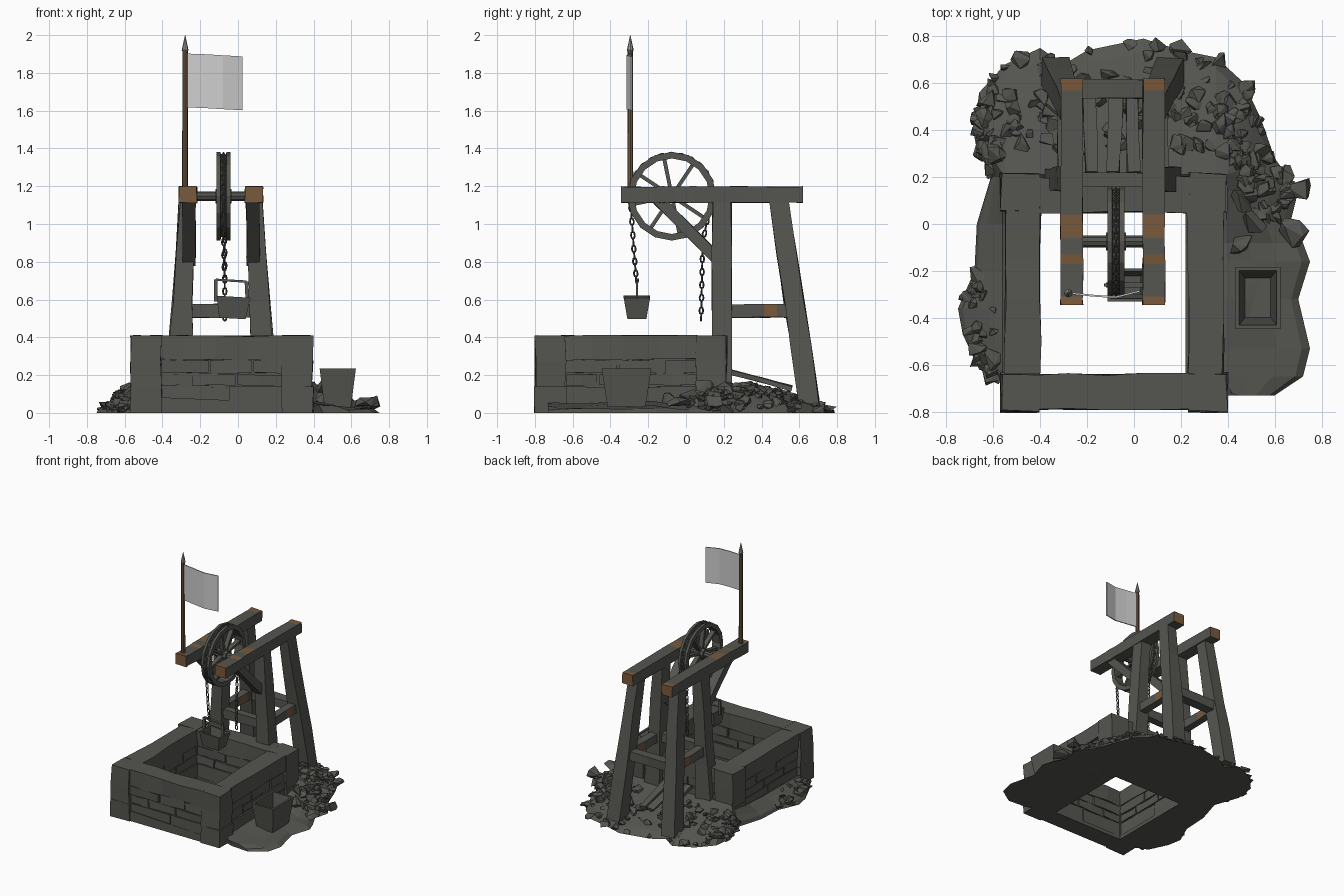
import bpy, bmesh, math, random
from mathutils import Vector as V, Matrix

if "Cube" in bpy.data.objects:
    bpy.data.objects.remove(bpy.data.objects["Cube"])

random.seed(7)
R = random.uniform


def material(name, rgb):
    m = bpy.data.materials.new(name)
    m.diffuse_color = (*rgb, 1)
    m.use_nodes = True
    m.node_tree.nodes["Principled BSDF"].inputs["Base Color"].default_value = m.diffuse_color
    return m


DARK = material("weathered_grey", (0.09, 0.09, 0.08))
RUST = material("worn_brown", (0.19, 0.10, 0.045))
POLE = material("pole_brown", (0.15, 0.095, 0.05))
CLOTH = material("pale_cloth", (0.62, 0.62, 0.62))
STEEL = material("steel_grey", (0.30, 0.30, 0.29))


def finish(name, bm, mat=DARK, rust=None):
    bmesh.ops.remove_doubles(bm, verts=bm.verts, dist=1e-5)
    bmesh.ops.recalc_face_normals(bm, faces=bm.faces)
    me = bpy.data.meshes.new(name)
    if rust:
        bm.normal_update()
        for f in bm.faces:
            f.material_index = int(rust(f.calc_center_median(), f.normal))
    bm.to_mesh(me)
    bm.free()
    me.materials.append(mat)
    me.materials.append(RUST)
    ob = bpy.data.objects.new(name, me)
    bpy.context.collection.objects.link(ob)
    return ob


def loft(bm, rings, caps=True, loop=False):
    rows = [[bm.verts.new(p) for p in r] for r in rings]
    n = len(rows[0])
    for a, b in zip(rows, rows[1:] + (rows[:1] if loop else [])):
        for i in range(n):
            bm.faces.new((a[i], a[(i + 1) % n], b[(i + 1) % n], b[i]))
    if caps and not loop:
        bm.faces.new(rows[0])
        bm.faces.new(rows[-1])


def add_bar(bm, p0, p1, w, h, w1=None, h1=None, cuts=(0, 1), jit=0.0):
    """Rectangular bar from p0 to p1, w mostly along x (or y), h across."""
    p0, p1 = V(p0), V(p1)
    d = (p1 - p0).normalized()
    a = V((0, 1, 0)) if abs(d.x) > 0.8 else V((1, 0, 0))
    a = (a - d * a.dot(d)).normalized()
    b = d.cross(a)
    rings = []
    for t in cuts:
        c = p0.lerp(p1, t)
        ww, hh = w + ((w1 or w) - w) * t, h + ((h1 or h) - h) * t
        rings.append([c + a * (ww / 2 * s + R(-jit, jit)) + b * (hh / 2 * u + R(-jit, jit))
                      for s, u in ((-1, -1), (1, -1), (1, 1), (-1, 1))])
    loft(bm, rings)


def bar(name, *args, rust=None, mat=DARK, **kw):
    bm = bmesh.new()
    add_bar(bm, *args, **kw)
    return finish(name, bm, mat, rust)


# ---- stone basin: corner blocks, top beams and brick courses
X0, X1, Y0, Y1 = -0.56, 0.395, -0.79, 0.21
for cx in (-0.485, 0.315):
    for cy in (-0.718, 0.135):
        bar("corner_block", (cx, cy, 0.13), (cx, cy, 0.41), 0.16, 0.16, cuts=(0, .5, 1), jit=0.006)
        bar("corner_foot", (cx, cy, 0), (cx, cy, 0.14), 0.168, 0.168, jit=0.004)
sides = {"front": ((-0.41, -0.715), (0.24, -0.715)), "back": ((-0.41, 0.125), (0.24, 0.125)),
         "left": ((-0.475, -0.64), (-0.475, 0.06)), "right": ((0.305, -0.64), (0.305, 0.06))}
for side, (a, b) in sides.items():
    a, b = V((*a, 0)), V((*b, 0))
    up = lambda z: V((0, 0, z))
    bar(side + "_coping", a + up(0.345), b + up(0.345), 0.15, 0.125, cuts=(0, .2, .45, .7, 1), jit=0.006)
    bar(side + "_wall_core", a + up(0.15), b + up(0.15), 0.115, 0.29)
    bm = bmesh.new()
    for z, h, seams in ((0.07, 0.14, (0, .55, 1)), (0.175, 0.065, (0, .25, .62, 1)),
                        (0.245, 0.075, (0, .4, .75, 1))):
        for s, e in zip(seams, seams[1:]):
            add_bar(bm, a.lerp(b, s + .008) + up(z), a.lerp(b, e - .008) + up(z),
                    R(0.13, 0.15), h - 0.006, cuts=(0, .5, 1), jit=0.004)
    finish(side + "_bricks", bm)

# ---- rubble mound: outline lofted inwards to the basin, open in the middle
OUT = [(-0.55, -0.79), (-0.57, -0.66), (-0.66, -0.62), (-0.73, -0.47), (-0.75, -0.36), (-0.68, -0.2),
       (-0.67, 0), (-0.61, 0.2), (-0.68, 0.4), (-0.66, 0.56), (-0.55, 0.68), (-0.4, 0.75), (-0.3, 0.68),
       (-0.2, 0.74), (0.04, 0.79), (0.2, 0.74), (0.35, 0.71), (0.47, 0.6), (0.54, 0.45), (0.6, 0.28),
       (0.7, 0.14), (0.67, 0.02), (0.72, -0.08), (0.75, -0.16), (0.7, -0.32), (0.75, -0.53),
       (0.72, -0.65), (0.6, -0.73), (0.45, -0.72), (0.4, -0.66), (0.38, -0.79)]


def clamp(p, x0, x1, y0, y1):
    return V((min(max(p[0], x0), x1), min(max(p[1], y0), y1), 0))


def crest(p):
    if p[1] > -0.05:
        return 0.07 + 0.08 * min(1, (p[1] + 0.05) / 0.3)
    return 0.07 if p[0] < 0 else 0.045


def mound_point(p, t):
    return clamp(p, X0, X1, Y0, Y1).lerp(V((*p, 0)), t) + V((0, 0, crest(p) * (1 - t) ** 0.8))


bm = bmesh.new()
hole = [clamp(p, -0.4, 0.22, -0.64, 0.05) for p in OUT]
rings = [hole, [V((*p, 0)) for p in OUT]]
for t in (0.9, 0.6, 0.3, 0):
    rings.append([mound_point(p, t) + V((0, 0, R(0.002, 0.02))) for p in OUT])
rings.append([c + V((0, 0, 0.03)) for c in hole])
loft(bm, rings, loop=True)
bmesh.ops.dissolve_degenerate(bm, edges=bm.edges, dist=1e-5)
finish("rubble_mound", bm)


def add_rock(bm, c, s):
    vs = []
    for _ in range(10):
        d = V((R(-1, 1), R(-1, 1), R(-1, 1))).normalized()
        p = c + V((d.x * s * R(.8, 1.25), d.y * s * R(.8, 1.25), d.z * s * 0.75))
        vs.append(bm.verts.new((max(-.77, min(.77, p.x)), max(-.8, min(.8, p.y)), max(0, p.z))))
    res = bmesh.ops.convex_hull(bm, input=vs)
    bmesh.ops.delete(bm, geom=[v for v in set(res["geom_interior"] + res["geom_unused"])
                               if isinstance(v, bmesh.types.BMVert)], context='VERTS')


# ---- loose rocks: (first outline index, last, count)
for label, lo, hi, count in (("left_rocks", 1, 5, 26), ("back_left_rocks", 7, 12, 70),
                             ("back_rocks", 12, 15, 34), ("back_right_rocks", 15, 21, 95)):
    bm = bmesh.new()
    for _ in range(count):
        k = R(lo, hi - 0.001)
        i = int(k)
        p = V(OUT[i]).lerp(V(OUT[i + 1]), k - i)
        add_rock(bm, mound_point(p, R(0.1, 1) ** 0.7) + V((0, 0, 0.015)), R(0.022, 0.05))
    finish(label, bm)
bm = bmesh.new()
for c in ((0.71, 0.14, .06), (0.68, -0.03, .05), (0.47, 0.1, .14), (0.5, 0.0, .1), (0.45, -0.08, .07)):
    add_rock(bm, V(c), 0.06)
finish("large_rocks", bm)

# ---- timber headframe, mirrored about x = -0.09
MID = -0.09
top_rust = lambda c, n: abs(n.y) > .8 or (n.z > .6 and (
    c.y < -.31 or c.y > .57 or -.17 < c.y < -.13 or -.06 < c.y < .04))
for side, s in (("left", -1), ("right", 1)):
    X = lambda off: MID + s * off
    ys = (-.345, -.31, -.17, -.13, -.06, .04, .3, .57, .62)
    bar(side + "_top_beam", (X(.175), -.345, 1.155), (X(.175), .62, 1.155), .095, .085,
        cuts=[(y + .345) / .965 for y in ys], jit=.003, rust=top_rust)
    bar(side + "_front_post", (X(.23), .19, .06), (X(.175), .19, 1.12), .13, .1, w1=.085,
        cuts=(0, .35, .5, .75, 1), jit=.005)
    bar(side + "_back_leg", (X(.245), .655, .03), (X(.18), .493, 1.12), .12, .11, w1=.085, h1=.1,
        cuts=(0, .3, .5, .75, 1), jit=.005)
    bar(side + "_side_rail", (X(.205), .22, .54), (X(.205), .57, .54), .06, .07,
        cuts=(0, .55, .75, 1), jit=.003, rust=lambda c, n: .42 < c.y < .5 and abs(n.x) > .5)
    bar(side + "_diagonal_brace", (X(.17), -.15, 1.13), (X(.17), .18, .80), .07, .06,
        cuts=(0, .5, 1), jit=.003)
bar("back_cross_rail", (MID - .21, .575, .54), (MID + .21, .575, .54), .08, .07, cuts=(0, .5, 1), jit=.004)
bar("front_cross_rail", (MID - .2, .19, .54), (MID + .2, .19, .54), .06, .07, cuts=(0, .5, 1), jit=.004)
for x in (-.18, -.09, 0):
    bar("loose_plank", (x, .22, .22), (x + R(-.02, .02), .56, .13), .055, .025, cuts=(0, .5, 1), jit=.005)

# ---- pulley wheel with grooved rim, spokes and axle
WX, WY, WZ, N = -0.077, -0.075, 1.147, 16
bm = bmesh.new()
profile = ((-.036, .2), (.036, .2), (.036, .235), (.016, .235), (.012, .215), (-.012, .215), (-.016, .235), (-.036, .235))
loft(bm, [[(WX + x, WY + r * math.cos(a), WZ + r * math.sin(a)) for x, r in profile]
          for a in (2 * math.pi * i / N for i in range(N))], loop=True)
finish("wheel_rim", bm)
bm = bmesh.new()
for i in range(8):
    a = 2 * math.pi * i / 8 + .2
    d = V((0, math.cos(a), math.sin(a)))
    add_bar(bm, V((WX, WY, WZ)) + d * .02, V((WX, WY, WZ)) + d * .205, .035, .02)
finish("wheel_spokes", bm)
for name, x0, x1, r in (("axle", -.25, .07, .025), ("wheel_hub", -.12, -.035, .038)):
    bm = bmesh.new()
    loft(bm, [[(x, WY + r * math.cos(i * math.pi / 4), WZ + r * math.sin(i * math.pi / 4))
               for i in range(8)] for x in (x0, x1)])
    finish(name, bm)


# ---- chains of flattened ring links along a path
def chain(name, pts, step=.034):
    bm = bmesh.new()
    k = 0
    for p, q in zip(pts, pts[1:]):
        p, q = V(p), V(q)
        n = max(1, round((q - p).length / step))
        d = (q - p).normalized()
        for j in range(n):
            c = p.lerp(q, (j + .5) / n)
            u = V((1, 0, 0)) if k % 2 else d.cross(V((1, 0, 0))).normalized()
            w = d.cross(u)
            k += 1
            rings = []
            for a in (i * math.pi / 4 for i in range(8)):
                e = d * math.cos(a) + u * math.sin(a)
                o = c + d * .019 * math.cos(a) + u * .01 * math.sin(a)
                rings.append([o + e * .005 * math.cos(b) + w * .005 * math.sin(b)
                              for b in (m * math.pi / 2 for m in range(4))])
            loft(bm, rings, loop=True)
    finish(name, bm)


arc = [(WX, WY - .222 * math.cos(a), WZ + .222 * math.sin(a))
       for a in (-.2 + i * (math.pi + .75) / 16 for i in range(17))]
chain("wheel_chain", arc)
chain("bucket_chain", [arc[0], (-.075, -.275, .85), (-.07, -.262, .69)])
chain("free_chain", [arc[-1], (-.07, .088, .9), (-.07, .08, .49)])


# ---- tapered hollow containers
def tub(name, c, h, bottom, top, wall, tilt=0):
    ring = lambda sx, sy, z: [(sx * a, sy * b, z) for a, b in ((-1, -1), (1, -1), (1, 1), (-1, 1))]
    bm = bmesh.new()
    (bx, by), (tx, ty) = bottom, top
    loft(bm, [ring(bx, by, 0), ring(tx, ty, h), ring(tx - wall, ty - wall, h),
              ring(bx - wall, by - wall, wall)])
    bmesh.ops.transform(bm, matrix=Matrix.Translation(c) @ Matrix.Rotation(tilt, 4, 'Y'), verts=bm.verts)
    finish(name, bm)


tub("bucket", (-.03, -.26, .5), .115, (.07, .05), (.09, .07), .012, .06)
tub("trough", (.528, -.315, .03), .205, (.07, .1), (.096, .132), .016)
bm = bmesh.new()
hp = [(-.118, -.26, .59), (-.118, -.26, .705), (.045, -.26, .695), (.05, -.26, .6)]
for p, q in zip(hp, hp[1:]):
    add_bar(bm, p, q, .02, .012)
finish("bucket_handle", bm)

# ---- flag
bm = bmesh.new()
PX, PY = -.28, -.295
cyl = lambda r, z: [(PX + r * math.cos(i * math.pi / 4), PY + r * math.sin(i * math.pi / 4), z) for i in range(8)]
loft(bm, [cyl(.016, 1.18), cyl(.014, 1.92)])
finish("flag_pole", bm, POLE)
bm = bmesh.new()
loft(bm, [cyl(.008, 1.905), cyl(.018, 1.92), cyl(.001, 2.0)])
finish("pole_finial", bm, STEEL)
bm = bmesh.new()
loft(bm, [[(x, y - .004, z), (x, y + .004, z), (x, y + .004, z + .285), (x, y - .004, z + .285)]
          for x, y, z in ((-.27, -.295, 1.617), (-.18, -.305, 1.614), (-.08, -.312, 1.608), (.025, -.286, 1.602))])
finish("flag", bm, CLOTH)
